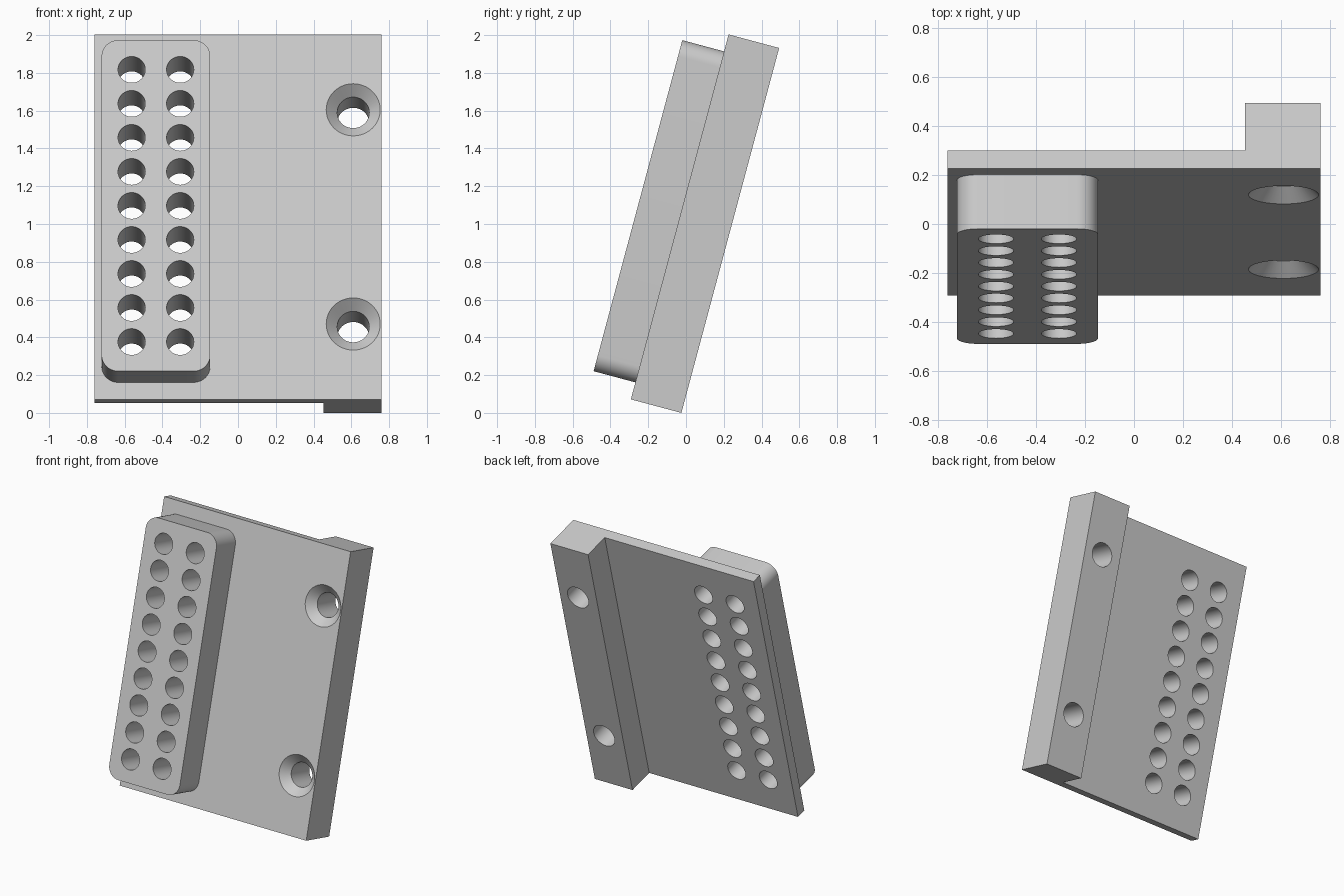
import bpy
import bmesh
from math import sin, cos, pi, radians
from mathutils import Matrix, Vector

cube = bpy.data.objects.get("Cube")
if cube:
    bpy.data.objects.remove(cube, do_unlink=True)

HALF_WIDTH, HEIGHT = 0.76, 2.0
TILT = Matrix.Translation((0, -0.292, 0.0717)) @ Matrix.Rotation(radians(-15), 4, 'X')

grey = bpy.data.materials.new("light grey")
grey.use_nodes = True
grey.diffuse_color = (0.6, 0.6, 0.6, 1)
grey.node_tree.nodes["Principled BSDF"].inputs["Base Color"].default_value = (0.6, 0.6, 0.6, 1)


def make_object(name, bm):
    bmesh.ops.recalc_face_normals(bm, faces=bm.faces)
    mesh = bpy.data.meshes.new(name)
    bm.to_mesh(mesh)
    bm.free()
    mesh.materials.append(grey)
    obj = bpy.data.objects.new(name, mesh)
    bpy.context.collection.objects.link(obj)
    return obj


def extrude(name, points, direction):
    bm = bmesh.new()
    face = bm.faces.new([bm.verts.new(p) for p in points])
    result = bmesh.ops.extrude_face_region(bm, geom=[face], use_keep_orig=True)
    verts = [v for v in result["geom"] if isinstance(v, bmesh.types.BMVert)]
    bmesh.ops.translate(bm, verts=verts, vec=Vector(direction))
    return make_object(name, bm)


def add_drill(bm, x, z, stations, sides=48):
    """Turned solid along y from (depth, radius) stations."""
    rings = [[bm.verts.new((x + r * cos(2 * pi * i / sides), y, z + r * sin(2 * pi * i / sides)))
              for i in range(sides)] for y, r in stations]
    for a, b in zip(rings, rings[1:]):
        for i in range(sides):
            j = (i + 1) % sides
            bm.faces.new((a[i], a[j], b[j], b[i]))
    bm.faces.new(rings[0])
    bm.faces.new(rings[-1])


# Back plate with a thick mounting rail on its left edge
profile = [(-HALF_WIDTH, 0), (HALF_WIDTH, 0), (HALF_WIDTH, 0.277),
           (0.453, 0.277), (0.453, 0.076), (-HALF_WIDTH, 0.076)]
plate = extrude("mounting_plate", [(x, y, 0) for x, y in profile], (0, 0, HEIGHT))

# Raised block with rounded corners
left, right, low, high, radius = -0.722, -0.147, 0.093, 1.907, 0.088
corners = [(right, high, -1, -1), (left, high, 1, -1), (left, low, 1, 1), (right, low, -1, 1)]
outline = []
for quarter, (x, z, sx, sz) in enumerate(corners):
    for i in range(13):
        a = (quarter + i / 12) * pi / 2
        outline.append((x + sx * radius + radius * cos(a), 0, z + sz * radius + radius * sin(a)))
block = extrude("raised_block", outline, (0, -0.229, 0))

# Two rows of straight holes and two countersunk screw holes
bm = bmesh.new()
for x in (-0.563, -0.306):
    for row in range(9):
        add_drill(bm, x, 1 + (row - 4) * 0.1865, [(-0.4, 0.072), (0.4, 0.072)])
for z in (0.413, 1.587):
    add_drill(bm, 0.61, z, [(-0.02, 0.163), (0.058, 0.085), (0.4, 0.085)])
drills = make_object("hole_cutter", bm)
drills.hide_render = True

for obj in (plate, block):
    cut = obj.modifiers.new("holes", 'BOOLEAN')
    cut.operation = 'DIFFERENCE'
    cut.solver = 'EXACT'
    cut.object = drills
bpy.context.view_layer.update()
graph = bpy.context.evaluated_depsgraph_get()
cut_meshes = [bpy.data.meshes.new_from_object(o.evaluated_get(graph)) for o in (plate, block)]

# Keep the drilled shapes, lean them back and smooth the round walls
for obj, mesh in zip((plate, block), cut_meshes):
    obj.modifiers.clear()
    obj.data = mesh
    mesh.transform(TILT)
    bpy.ops.object.select_all(action='DESELECT')
    obj.select_set(True)
    bpy.context.view_layer.objects.active = obj
    bpy.ops.object.shade_smooth_by_angle(angle=radians(30))
bpy.data.objects.remove(drills, do_unlink=True)
